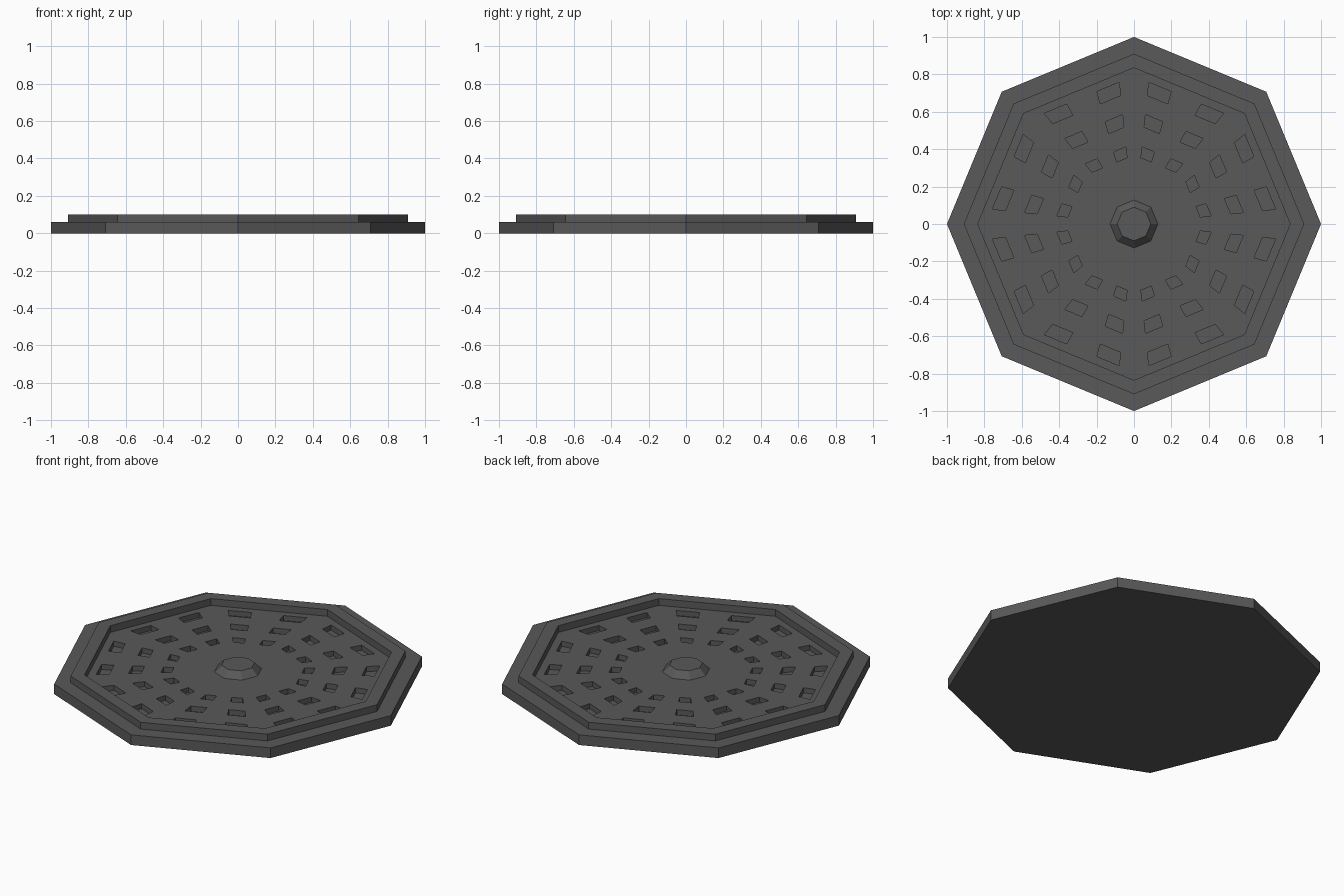
import bpy, bmesh, math
from mathutils import Vector

if "Cube" in bpy.data.objects:
    bpy.data.objects.remove(bpy.data.objects["Cube"])

SIDES = 8
SPLITS = [0, 0.142, 0.355, 0.645, 0.858]       # fractions along each octagon side


def ring_points(radius, z, splits):
    pts = []
    for s in range(SIDES):
        a, b = (Vector((math.cos(k * math.tau / SIDES), math.sin(k * math.tau / SIDES), 0)) * radius
                for k in (s, s + 1))
        pts += [a.lerp(b, t) + Vector((0, 0, z)) for t in splits]
    return pts


def octagon_lathe(bm, profile, splits):
    """Skin octagonal rings; returns the rings and the faces of each band."""
    rings = [[bm.verts.new(p) for p in ring_points(r, z, splits)] for r, z in profile]
    n = len(rings[0])
    bands = [[bm.faces.new((a[i], a[(i + 1) % n], b[(i + 1) % n], b[i])) for i in range(n)]
             for a, b in zip(rings, rings[1:])]
    return rings, bands


def finish(name, bm):
    bmesh.ops.recalc_face_normals(bm, faces=bm.faces)
    mesh = bpy.data.meshes.new(name)
    bm.to_mesh(mesh)
    bm.free()
    mesh.materials.append(dark)
    obj = bpy.data.objects.new(name, mesh)
    bpy.context.collection.objects.link(obj)


dark = bpy.data.materials.new("dark_iron")
dark.diffuse_color = (0.1, 0.1, 0.1, 1)
dark.use_nodes = True
dark.node_tree.nodes["Principled BSDF"].inputs["Base Color"].default_value = dark.diffuse_color

# Stepped cover: base slab, raised rim and recessed floor
bm = bmesh.new()
steps = [(1, 0), (1, 0.06), (0.91, 0.06), (0.91, 0.10), (0.835, 0.10)]
floor = [(r, 0.06) for r in (0.835, 0.79, 0.717, 0.61, 0.54, 0.43, 0.37, 0.12)]
rings, bands = octagon_lathe(bm, steps + floor, SPLITS)
bm.faces.new(rings[0])
bm.faces.new(rings[-1])

# Three rings of sunken pits, two per side
first = len(steps)
pits = [f for k in (1, 3, 5) for i, f in enumerate(bands[first + k]) if i % 5 in (1, 3)]
sunk = bmesh.ops.extrude_discrete_faces(bm, faces=pits)["faces"]
bmesh.ops.translate(bm, vec=(0, 0, -0.03), verts=list({v for f in sunk for v in f.verts}))
finish("cover_plate", bm)

# Tapered centre knob
bm = bmesh.new()
rings, _ = octagon_lathe(bm, [(0.128, 0.06), (0.09, 0.098)], [0])
bm.faces.new(rings[-1])
bm.faces.new(rings[0])
finish("centre_knob", bm)
